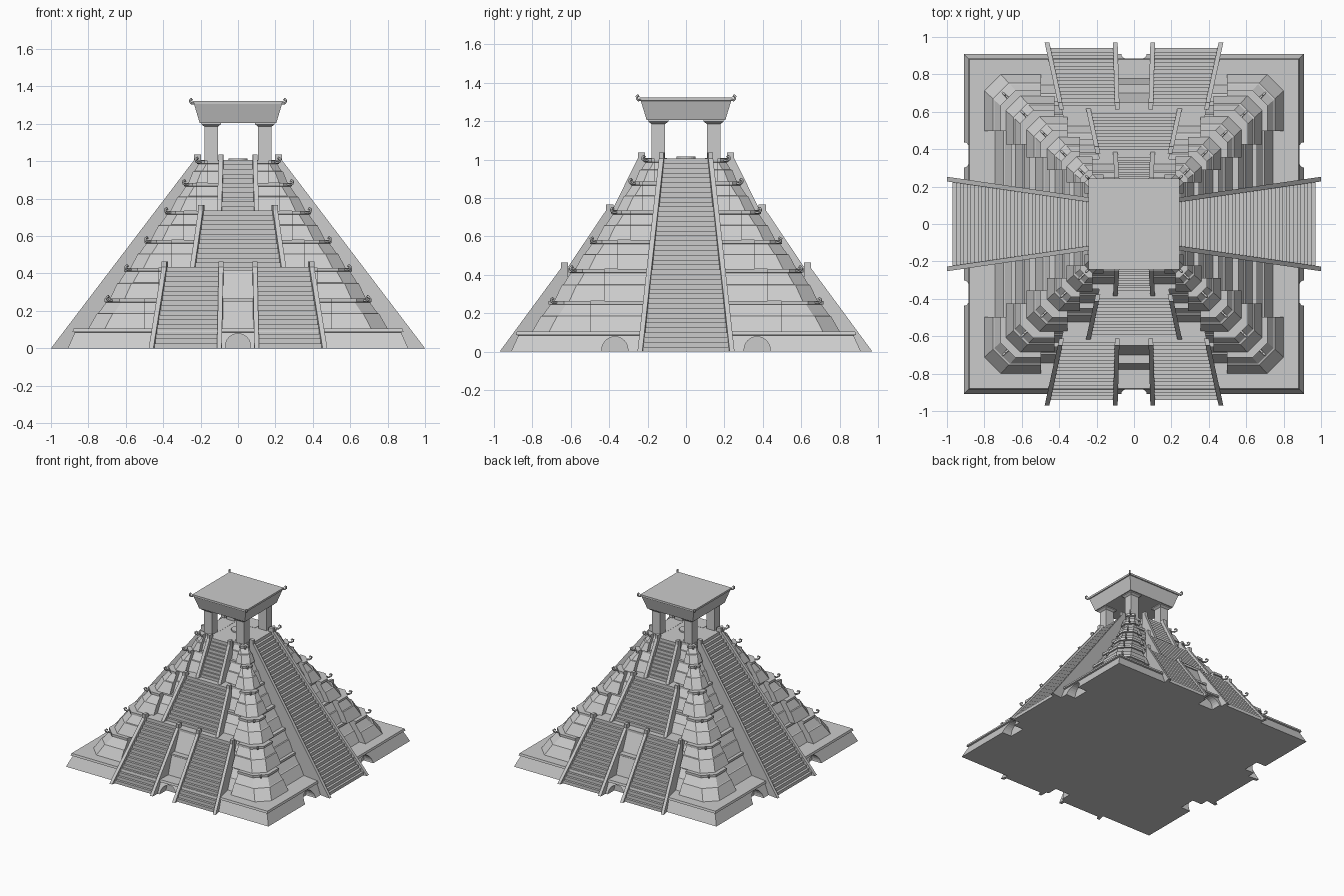
import bpy, bmesh, math
from mathutils import Matrix, Vector

if "Cube" in bpy.data.objects:
    bpy.data.objects.remove(bpy.data.objects["Cube"])


def make_object(name, verts, faces, angle=0):
    mesh = bpy.data.meshes.new(name)
    rot = Matrix.Rotation(angle, 3, 'Z')
    mesh.from_pydata([rot @ Vector(v) for v in verts], [], faces)
    bm = bmesh.new()
    bm.from_mesh(mesh)
    bmesh.ops.recalc_face_normals(bm, faces=bm.faces)
    bm.to_mesh(mesh)
    bm.free()
    ob = bpy.data.objects.new(name, mesh)
    bpy.context.collection.objects.link(ob)
    return ob


def loft(name, rings):
    """Skin a list of equal-length rings and cap both ends."""
    n = len(rings[0])
    verts = [v for r in rings for v in r]
    faces = [(a * n + i, a * n + (i + 1) % n, (a + 1) * n + (i + 1) % n, (a + 1) * n + i)
             for a in range(len(rings) - 1) for i in range(n)]
    faces += [tuple(range(n))[::-1], tuple(range(len(verts) - n, len(verts)))]
    return make_object(name, verts, faces)


def square(h, z, cx=0, cy=0):
    return [(cx + sx * h, cy + sy * h, z) for sx, sy in ((1, 1), (-1, 1), (-1, -1), (1, -1))]


def tier_plan(h, z, s, jog, c):
    """Square plan with projecting, chamfered corners."""
    m = h - jog
    quarter = [(m, s), (h, s), (h, h - c), (h - c, h), (s, h), (s, m)]
    pts = []
    for k in range(4):
        for x, y in quarter:
            for _ in range(k):
                x, y = -y, x
            pts.append((x, y, z))
    return pts


def prism(name, profile, u_left, u_right, angle):
    """Extrude a (distance, z) profile sideways; widths may vary with distance."""
    n = len(profile)
    verts = [(u_left(d), -d, z) for d, z in profile] + [(u_right(d), -d, z) for d, z in profile]
    faces = [(i, (i + 1) % n, n + (i + 1) % n, n + i) for i in range(n)]
    faces += [tuple(range(n)), tuple(range(n, 2 * n))[::-1]]
    return make_object(name, verts, faces, angle)


def staircase(name, low, high, left, right, back, angle):
    """low/high = (distance, z) of the rails; left/right = (u at foot, u at head)."""
    (d0, z0), (d1, z1) = low, high

    def edge(ab, off=0):
        return lambda d: ab[0] + (ab[1] - ab[0]) * (d0 - d) / (d0 - d1) + off

    n = round((z1 - z0) / 0.025)
    start, run, rise = d0 - 0.03, (d0 - d1 - 0.02) / n, (z1 - z0) / n
    prof = [(start, z0)]
    for i in range(n):
        prof.append((start - i * run, z0 + (i + 1) * rise))
        if i < n - 1:
            prof.append((start - (i + 1) * run, z0 + (i + 1) * rise))
    prof += [(back, z1), (back, z0)]
    prism(name + "_steps", prof, edge(left), edge(right), angle)
    # sloping side rails with a low post at the head
    rail = [(d0, z0), (d1 + 0.025, z1), (d1 + 0.025, z1 + 0.03),
            (d1 - 0.012, z1 + 0.03), (d1 - 0.012, z0)]
    for side, ab in (("left", left), ("right", right)):
        prism(f"{name}_{side}_rail", rail, edge(ab, -0.0125), edge(ab, 0.0125), angle)


# base platform with arched niches cut into its walls
base = loft("base_platform", [square(h, z) for h, z in
            ((0.91, 0), (0.872, 0.085), (0.885, 0.088), (0.88, 0.105))])
niches = [(0, -1, 0), (0, 1, 0)] + [(sx, sy * 0.37, 1) for sx in (-1, 1) for sy in (-1, 1)]
for x, y, side in niches:
    loc = (x * 0.91, y, 0.01) if side else (0, y * 0.91, 0.01)
    rot = (0, math.pi / 2, 0) if side else (math.pi / 2, 0, 0)
    bpy.ops.mesh.primitive_cylinder_add(vertices=24, radius=0.068, depth=0.17,
                                        location=loc, rotation=rot)
    cutter = bpy.context.object
    cutter.name = "niche_cutter"
    cutter.hide_render = True
    mod = base.modifiers.new("niche", 'BOOLEAN')
    mod.operation, mod.solver, mod.object = 'DIFFERENCE', 'EXACT', cutter
    bpy.context.view_layer.objects.active = base
    bpy.ops.object.modifier_apply(modifier=mod.name)
    bpy.data.objects.remove(cutter)

# six stepped tiers
heights = [0.105, 0.265, 0.43, 0.58, 0.735, 0.885, 1.005]
bottoms = [0.80, 0.685, 0.575, 0.465, 0.36, 0.265]
tops = [0.705, 0.60, 0.49, 0.38, 0.28, 0.21]
horn_spots = []
for i, (b, t) in enumerate(zip(bottoms, tops)):
    z0, z1 = heights[i], heights[i + 1]
    s, jog = b * 0.62, 0.025 + 0.04 * b
    zm, hm = z0 + (z1 - z0) * 0.5, b + (t - b) * 0.52
    rings = [(b, z0), (hm + 0.004, zm), (hm - 0.004, zm + 0.003),
             (t, z1 - 0.02), (t + 0.01, z1 - 0.018), (t + 0.01, z1)]
    loft(f"tier_{i + 1}", [tier_plan(h, z, s, jog, 0.04 + 0.08 * (h - 0.2)) for h, z in rings])
    horn_spots.append((t + 0.01 - (0.04 + 0.08 * (t - 0.2)) / 2, z1 - 0.008))

# staircases, front and back alike
for side, ang in (("front", 0), ("back", math.pi)):
    staircase(side + "_lower_left_stair", (0.97, 0), (0.625, 0.435),
              (-0.465, -0.39), (-0.10, -0.09), 0.5, ang)
    staircase(side + "_lower_right_stair", (0.97, 0), (0.625, 0.435),
              (0.10, 0.09), (0.465, 0.39), 0.5, ang)
    staircase(side + "_middle_stair", (0.62, 0.432), (0.39, 0.737),
              (-0.245, -0.195), (0.245, 0.195), 0.28, ang)
    staircase(side + "_upper_stair", (0.385, 0.735), (0.225, 1.007),
              (-0.10, -0.09), (0.10, 0.09), 0.1, ang)
    # stepped wall between the two lower stairs
    wall = [(0.78, 0.1), (0.735, 0.25), (0.745, 0.25), (0.745, 0.265), (0.70, 0.265),
            (0.64, 0.415), (0.65, 0.415), (0.65, 0.433), (0.5, 0.433), (0.5, 0.1)]
    prism(side + "_centre_wall", wall, lambda d: -0.095, lambda d: 0.095, ang)

# full-height side staircases
for side, ang in (("right", math.pi / 2), ("left", -math.pi / 2)):
    staircase(side + "_stair", (1.0, 0), (0.21, 1.006),
              (-0.24, -0.125), (0.24, 0.125), 0.1, ang)

# temple columns with spreading capitals
for sx in (-1, 1):
    for sy in (-1, 1):
        loft("temple_column", [square(h, z, sx * 0.144, sy * 0.144) for h, z in
             ((0.036, 1.0), (0.036, 1.185), (0.052, 1.197), (0.052, 1.21))])

# temple roof and floor disc
loft("temple_roof", [square(h, z) for h, z in
     ((0.205, 1.205), (0.21, 1.222), (0.235, 1.305), (0.242, 1.307), (0.242, 1.322))])
bpy.ops.mesh.primitive_cylinder_add(vertices=24, radius=0.05, depth=0.012, location=(0, 0, 1.01))
bpy.context.object.name = "floor_disc"

# curled horns on every tier corner and roof corner
curve = bpy.data.curves.new("corner_horns", 'CURVE')
curve.dimensions = '3D'
curve.bevel_depth, curve.bevel_resolution = 0.006, 1
curve.use_fill_caps = True
hook = [(-0.015, 0), (0.018, -0.004), (0.032, 0.004), (0.034, 0.016), (0.024, 0.022), (0.018, 0.014)]
for r, z in horn_spots + [(0.236, 1.312)]:
    k = 0.75 if r == 0.236 else 1
    for sx in (-1, 1):
        for sy in (-1, 1):
            sp = curve.splines.new('POLY')
            sp.points.add(len(hook) - 1)
            for p, (o, dz) in zip(sp.points, hook):
                q = r + o * 0.8 * k
                p.co = (sx * q, sy * q, z + dz, 1)
horns = bpy.data.objects.new("corner_horns", curve)
bpy.context.collection.objects.link(horns)
bpy.ops.object.select_all(action='DESELECT')
horns.select_set(True)
bpy.context.view_layer.objects.active = horns
bpy.ops.object.convert(target='MESH')
